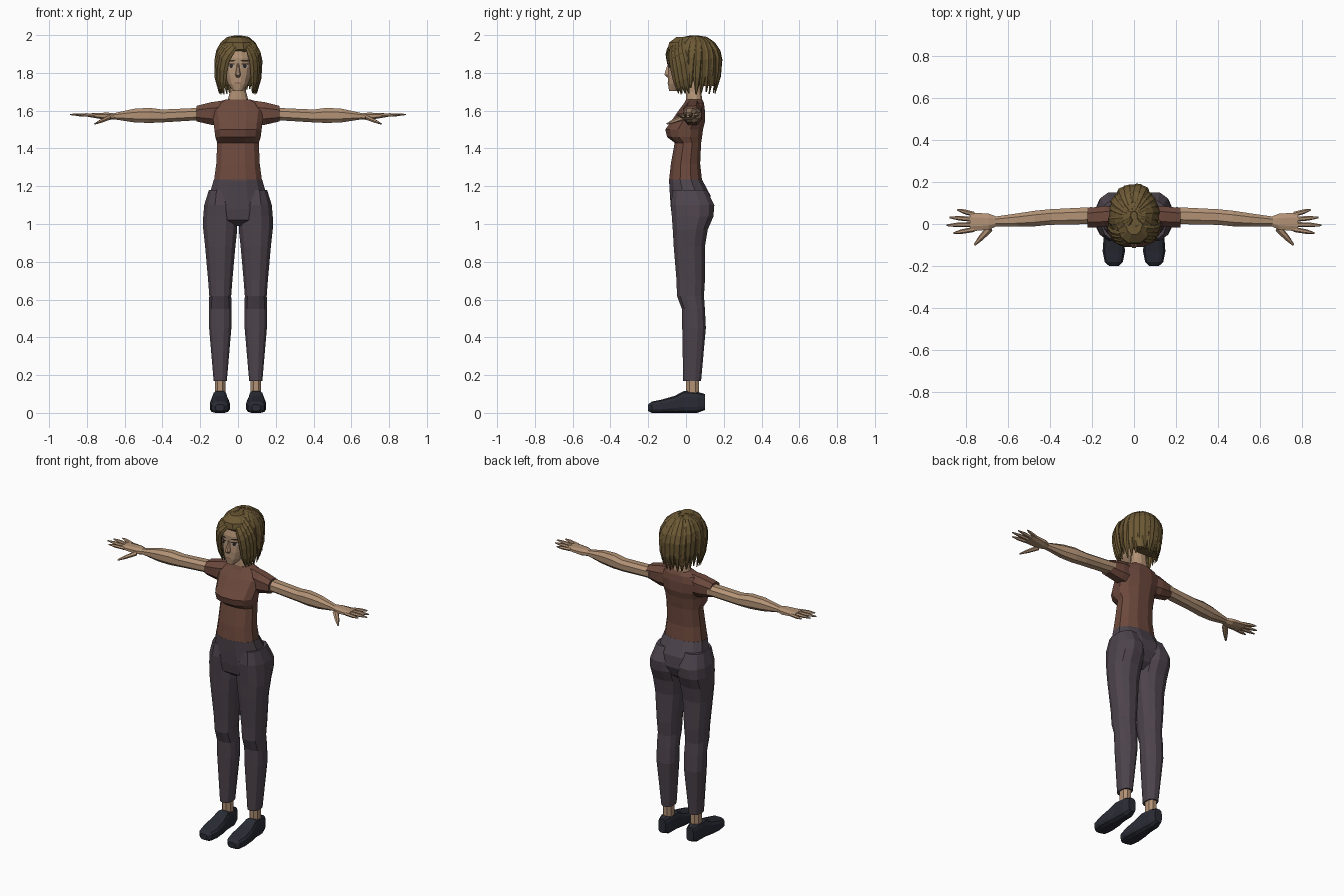
import bpy, bmesh, math, random
from mathutils import Vector
from mathutils.bvhtree import BVHTree

random.seed(4)
cube = bpy.data.objects.get("Cube")
if cube:
    bpy.data.objects.remove(cube, do_unlink=True)


def material(name, red, green, blue):
    mat = bpy.data.materials.new(name)
    mat.use_nodes = True
    mat.diffuse_color = (red, green, blue, 1)
    shader = mat.node_tree.nodes["Principled BSDF"]
    shader.inputs["Base Color"].default_value = (red, green, blue, 1)
    return mat


skin = material("skin", .45, .29, .18)
shirt = material("shirt brown", .15, .066, .046)
trousers = material("trouser plum", .076, .058, .074)
shoe = material("shoe black", .023, .025, .036)
hair = material("hair brown", .15, .1, .035)
eye_white = material("eye white", .4, .37, .34)
eye_dark = material("eye dark", .03, .02, .015)
lip = material("lip", .33, .17, .11)


def finish(name, bm, mat, mirror=False):
    """Turn a bmesh into an object, optionally mirrored to the other side."""
    bmesh.ops.recalc_face_normals(bm, faces=bm.faces)
    mesh = bpy.data.meshes.new(name)
    bm.to_mesh(mesh)
    bm.free()
    mesh.materials.append(mat)
    obj = bpy.data.objects.new(name, mesh)
    bpy.context.scene.collection.objects.link(obj)
    if mirror:
        obj.modifiers.new("Mirror", 'MIRROR').use_mirror_merge = False
    return obj


def bridge(bm, rings):
    """Join rings of points into a closed tube."""
    rings = [[bm.verts.new(point) for point in ring] for ring in rings]
    for low, high in zip(rings, rings[1:]):
        for i in range(len(low)):
            bm.faces.new((low[i - 1], low[i], high[i], high[i - 1]))
    bm.faces.new(rings[0])
    bm.faces.new(rings[-1])


def loft(name, axis, mat, rows, middle=(0, 0), mirror=False, sides=12, power=.85):
    """Each row is position on the axis, half width, then low and high of the depth.
    The widths are centred on a line running between the two middle values."""
    def bend(value):
        return math.copysign(abs(value) ** power, value)
    reach = bend(math.cos(math.pi / sides))
    rings = []
    for index, (position, half, low, high) in enumerate(rows):
        centre = middle[0] + (middle[1] - middle[0]) * index / (len(rows) - 1)
        ring = []
        for i in range(sides):
            turn = math.tau * (i + .5) / sides
            point = [centre + half * bend(math.cos(turn)) / reach,
                     (low + high) / 2 + (high - low) / 2 * bend(math.sin(turn)) / reach]
            point.insert("xyz".index(axis), position)
            ring.append(point)
        rings.append(ring)
    bm = bmesh.new()
    bridge(bm, rings)
    return finish(name, bm, mat, mirror)


def strand(bm, points, widths, thick, centre, sides=6):
    """Tapered tube whose flat side faces the centre point."""
    rings = []
    for i, point in enumerate(points):
        along = (points[min(i + 1, len(points) - 1)] - points[max(i - 1, 0)]).normalized()
        out = point - centre
        out = (out - along * out.dot(along)).normalized()
        side = along.cross(out) * widths[i]
        out = out * thick * widths[i] / max(widths)
        turns = [math.tau * k / sides for k in range(sides)]
        rings.append([point + side * math.cos(t) + out * math.sin(t) for t in turns])
    bridge(bm, rings)


# Shirt body with bust, and sleeves
loft("shirt_body", "z", shirt, [
    (1.23, .127, -.09, .085), (1.32, .115, -.08, .075), (1.43, .11, -.06, .08),
    (1.46, .12, -.1, .085), (1.5, .125, -.11, .09), (1.54, .13, -.08, .1),
    (1.6, .14, -.04, .1), (1.64, .11, -.01, .095), (1.66, .065, 0, .085)])
loft("sleeves", "x", shirt, [
    (.07, .04, 1.52, 1.655), (.14, .05, 1.525, 1.645), (.22, .046, 1.543, 1.625)],
    middle=(.04, .03), mirror=True, sides=8)

# Trousers: hips, then one leg mirrored
loft("trouser_hips", "z", trousers, [
    (1.235, .128, -.09, .085), (1.15, .152, -.085, .13), (1.08, .17, -.08, .135),
    (1.02, .16, -.07, .11), (.99, .08, -.03, .07)])
loft("trouser_legs", "z", trousers, [
    (1.18, .06, -.07, .11), (1.1, .085, -.08, .15), (1.04, .09, -.075, .145),
    (.97, .09, -.07, .115), (.88, .08, -.065, .1), (.7, .064, -.05, .1),
    (.62, .058, -.048, .095), (.55, .06, -.022, .1), (.45, .059, -.02, .105),
    (.17, .035, -.015, .08)],
    middle=(.094, .094), mirror=True)

# Ankles and shoes
loft("ankles", "z", skin, [(.08, .028, 0, .07), (.19, .028, 0, .07)],
     middle=(.094, .094), mirror=True, sides=8)
loft("shoes", "y", shoe, [
    (-.2, .022, .01, .045), (-.18, .043, 0, .06), (-.13, .053, 0, .07), (-.06, .048, 0, .09),
    (-.01, .039, 0, .117), (.06, .036, 0, .112), (.1, .024, .015, .1)],
    middle=(.096, .096), mirror=True, power=.6)

# Arms and palms
loft("arms", "x", skin, [
    (.2, .04, 1.55, 1.615), (.4, .037, 1.538, 1.606), (.47, .037, 1.535, 1.615),
    (.55, .032, 1.538, 1.61), (.66, .023, 1.555, 1.586)],
    middle=(.04, .012), mirror=True, sides=8)
loft("palms", "x", skin, [
    (.65, .022, 1.555, 1.585), (.69, .038, 1.55, 1.59), (.78, .045, 1.565, 1.586)],
    middle=(.012, .01), mirror=True, sides=8)

# Four spread fingers and a thumb
bm = bmesh.new()
above = Vector((.8, 0, 2))
for k, length in enumerate((.84, .876, .89, .857)):
    base = Vector((.76, .046 - .024 * k, 1.575))
    tip = Vector((length, .068 - .037 * k, 1.58))
    strand(bm, [base, base.lerp(tip, .6), tip], (.012, .011, .004), .01, above)
wrist, tip = Vector((.685, -.02, 1.562)), Vector((.758, -.1, 1.53))
strand(bm, [wrist, wrist.lerp(tip, .55), tip], (.018, .014, .005), .013, above)
finish("fingers", bm, skin, mirror=True)

# Neck, head and nose
loft("neck", "z", skin, [
    (1.62, .068, 0, .088), (1.665, .052, 0, .085), (1.7, .043, 0, .08), (1.8, .043, 0, .08)])
head = loft("head", "z", skin, [
    (1.705, .026, -.09, -.03), (1.74, .053, -.095, .04), (1.785, .07, -.095, .09),
    (1.84, .08, -.09, .11), (1.88, .08, -.092, .12), (1.93, .07, -.08, .11),
    (1.965, .03, -.04, .07)], sides=16)
loft("nose", "z", skin, [
    (1.85, .005, -.096, -.07), (1.79, .015, -.115, -.07), (1.776, .009, -.1, -.07)], sides=8)

# Facial features as thin plates laid on the face
surface = BVHTree.FromPolygons([v.co for v in head.data.vertices],
                               [p.vertices for p in head.data.polygons])


def face_plate(name, mat, x, z, wide, tall, lift, mirror=True):
    bm = bmesh.new()
    verts = []
    for k in range(6):
        turn = math.tau * k / 6
        start = Vector((x + wide * math.cos(turn), -1, z + tall * math.sin(turn)))
        hit = surface.ray_cast(start, Vector((0, 1, 0)))[0]
        verts.append(bm.verts.new(hit - Vector((0, lift, 0))))
    bm.faces.new(verts)
    finish(name, bm, mat, mirror)


face_plate("eye_whites", eye_white, .037, 1.836, .021, .012, .003)
face_plate("irises", eye_dark, .036, 1.837, .01, .012, .005)
face_plate("upper_lids", eye_dark, .037, 1.847, .023, .004, .006)
face_plate("eyebrows", eye_dark, .038, 1.865, .026, .005, .004)
face_plate("mouth", lip, 0, 1.746, .022, .006, .004, mirror=False)

# Hair: inner cap
loft("hair_cap", "z", hair, [
    (1.73, .08, .075, .15), (1.8, .095, .02, .165), (1.87, .1, -.03, .175),
    (1.925, .095, -.095, .165), (1.96, .08, -.09, .135), (1.99, .04, -.05, .09)])


def lock(bm, first, last, rise, fall, swell=1, steps=7):
    """Hair lock over the scalp: turns from first to last angle while it drops."""
    centre = Vector((0, .04, 1.86))
    points, widths = [], []
    for k in range(steps):
        t = k / (steps - 1)
        turn = math.radians(first + (last - first) * t ** .35)
        drop = rise + (fall - rise) * t
        reach = math.sin(drop) * swell
        height = math.cos(drop) * (.138 if math.cos(drop) > 0 else .3)
        points.append(centre + Vector((.11 * reach * math.sin(turn),
                                       -.14 * reach * math.cos(turn), height)))
        widths.append(.004 + .024 * math.sqrt(abs(math.sin(math.pi * t))))
    strand(bm, points, widths, .014, centre)


# Hair: overlapping locks fanned from the crown around the sides and back
bm = bmesh.new()
count = 19
for i in range(count):
    angle = 55 + 250 * i / (count - 1)
    lock(bm, angle + 20, angle, .15, random.uniform(2.05, 2.2), random.uniform(.96, 1.03))
finish("hair_locks", bm, hair)

# Hair: fringe swept from the parting to both sides of the face
bm = bmesh.new()
for k in range(4):
    lock(bm, 30, -52 - 9 * k, .8 - .15 * k, 2.17, 1.1)
    lock(bm, 10, 52 + 9 * k, .8 - .15 * k, 2.17, 1.1)
finish("hair_fringe", bm, hair)
